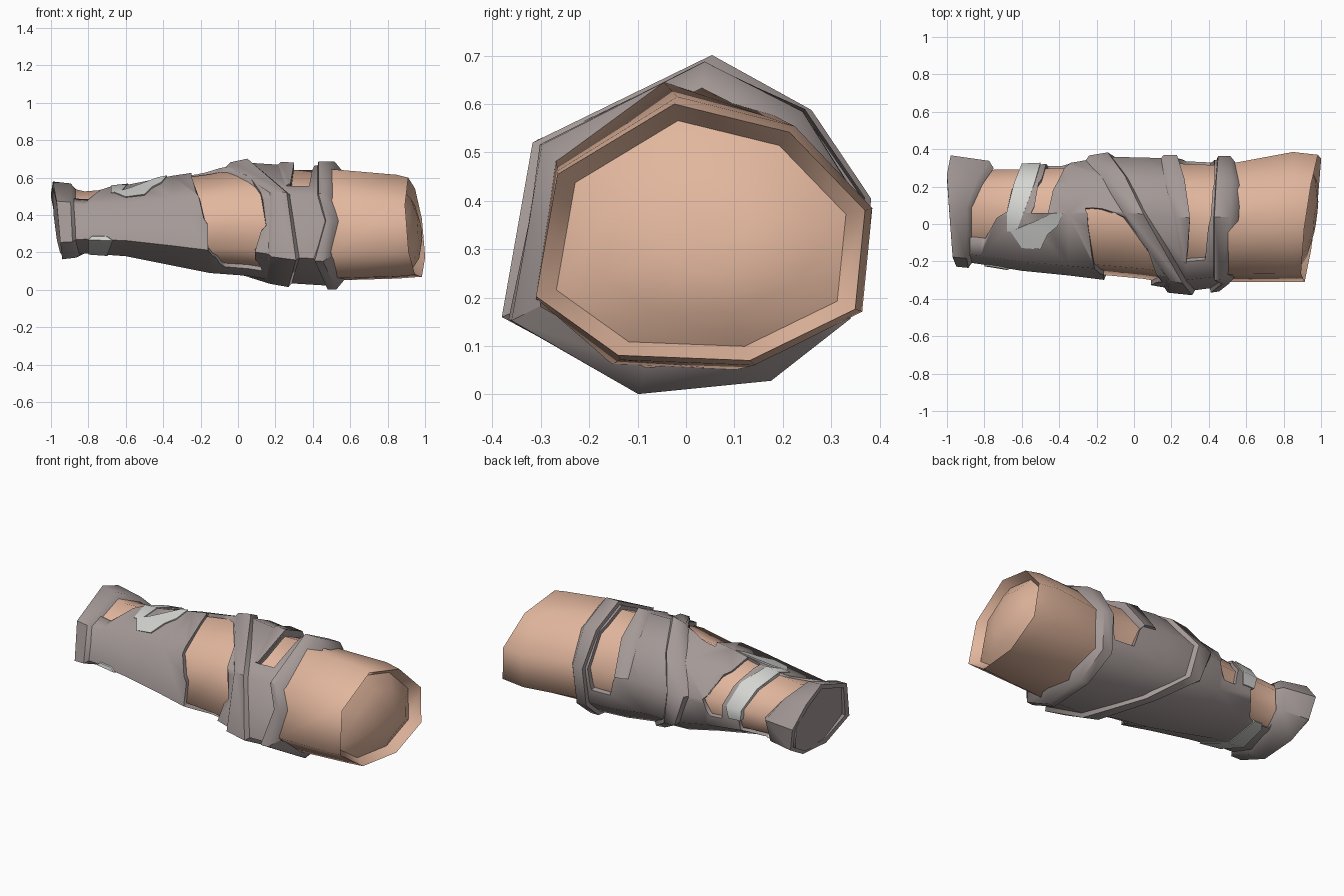
import bpy, bmesh, math
from mathutils import Vector

if "Cube" in bpy.data.objects:
    bpy.data.objects.remove(bpy.data.objects["Cube"], do_unlink=True)


def material(name, rgb):
    m = bpy.data.materials.new(name)
    m.use_nodes = True
    m.diffuse_color = (*rgb, 1)
    m.node_tree.nodes["Principled BSDF"].inputs["Base Color"].default_value = (*rgb, 1)
    return m


SKIN = material("warm skin", (0.76, 0.47, 0.34))
CLOTH = material("grey cloth", (0.37, 0.32, 0.31))
PALE = material("pale cloth", (0.66, 0.67, 0.64))

# Cross-sections, starting low at the front and going over the top to the back
ARM_SHAPE = [(-1, -.5), (-.87, .45), (-.16, 1), (.54, .78),
             (1, .17), (.94, -.6), (.3, -1), (-.5, -.96)]
SLEEVE_SHAPE = [(-1, -.56), (-.83, .5), (.1, 1), (.66, .7),
                (1, .13), (.93, -.55), (.48, -.92), (-.28, -1)]
N = len(ARM_SHAPE)
# Profiles: x, y min, y max, z min, z max
SLEEVE = [(-.96, -.20, .34, .18, .56), (-.82, -.215, .31, .195, .54),
          (-.6, -.25, .315, .18, .56), (-.35, -.275, .325, .13, .61),
          (-.15, -.30, .36, .09, .64), (.05, -.32, .355, .075, .68),
          (.28, -.36, .35, .035, .665), (.47, -.335, .34, .023, .665)]
UPPER = [(.5, -.31, .32, .05, .645), (.85, -.31, .385, .06, .615),
         (.94, -.31, .37, .07, .6)]


def point(row, k, s=1.0, shape=SLEEVE_SHAPE):
    """Point on one profile row at position k round the section."""
    x, y0, y1, z0, z1 = row
    i, f = int(math.floor(k)), k - math.floor(k)
    a, b = Vector(shape[i % N]), Vector(shape[(i + 1) % N])
    p = a.lerp(b, f) * s
    return Vector((x, (y0 + y1) / 2 + p.x * (y1 - y0) / 2,
                   (z0 + z1) / 2 + p.y * (z1 - z0) / 2))


def sleeve_point(x, k, s):
    for a, b in zip(SLEEVE, SLEEVE[1:]):
        if x <= b[0] or b is SLEEVE[-1]:
            t = (x - a[0]) / (b[0] - a[0])
            t = min(max(t, 0), 1)
            p = point([u + (v - u) * t for u, v in zip(a, b)], k, s)
            p.x = x
            return p


def smooth(ob, angle):
    bpy.ops.object.select_all(action='DESELECT')
    ob.select_set(True)
    bpy.context.view_layer.objects.active = ob
    bpy.ops.object.shade_smooth_by_angle(angle=math.radians(angle))


def finish(name, bm, mat, angle):
    bmesh.ops.recalc_face_normals(bm, faces=bm.faces)
    mesh = bpy.data.meshes.new(name)
    bm.to_mesh(mesh)
    bm.free()
    mesh.materials.append(mat)
    ob = bpy.data.objects.new(name, mesh)
    bpy.context.collection.objects.link(ob)
    if angle:
        smooth(ob, angle)
    return ob


def loft(name, rings, mat, angle):
    """Skin closed rings of points and cap both ends with fans."""
    bm = bmesh.new()
    rs = [[bm.verts.new(p) for p in r] for r in rings]
    for a, b in zip(rs, rs[1:]):
        for i in range(N):
            j = (i + 1) % N
            bm.faces.new((a[i], a[j], b[j], b[i]))
    for r in (rs[0], rs[-1]):
        c = bm.verts.new(sum((v.co for v in r), Vector()) / N)
        for i in range(N):
            bm.faces.new((r[i], r[(i + 1) % N], c))
    return finish(name, bm, mat, angle)


def ladder(name, rows, inner, outer, mat, angle=50, bevel=(0, 0)):
    """Solid strip wrapped on the sleeve; rows are (k, left x, right x)."""
    bm = bmesh.new()
    rs = [[bm.verts.new(sleeve_point(x, k, s)) for x, s in
           ((a, inner), (b, inner), (b - bevel[1], outer), (a + bevel[0], outer))]
          for k, a, b in rows]
    for a, b in zip(rs, rs[1:]):
        for i in range(4):
            j = (i + 1) % 4
            bm.faces.new((a[i], a[j], b[j], b[i]))
    bm.faces.new(rs[0])
    bm.faces.new(rs[-1])
    return finish(name, bm, mat, angle)


def hoop(name, spans, scale, bevel):
    rows = [(k, *s) for k, s in enumerate(spans + spans[:1])]
    return ladder(name, rows, .95, scale, CLOTH, bevel=bevel)


# Arm with a slanted upper end: a raised rim round a domed cap
rings = [[point(r, k, .92) for k in range(N)] for r in SLEEVE]
rings += [[point(r, k, 1, ARM_SHAPE) for k in range(N)] for r in UPPER]
for p in rings[0]:
    p.x += .06
for p in rings[-1]:
    p.x += .13 * p.y - .1 * (p.z - .33)
rim = rings[-1]
middle = sum(rim, Vector()) / N
for scale, depth in ((.88, .055), (.6, 0), (.25, -.025)):
    rings.append([middle.lerp(p, scale) - Vector((depth, 0, 0)) for p in rim])
loft("arm", rings, SKIN, 75)

# Cloth sleeve with a slanted wrist end
rings = [[point(r, k) for k in range(N)] for r in SLEEVE]
for p in rings[0]:
    p.x -= .08 * (p.y - .06) + .12 * (p.z - .37)
sleeve = loft("sleeve", rings, CLOTH, None)

# Openings torn through the sleeve
OPENINGS = {
    "front": [(-.7, -.07, .13), (-.3, -.12, .09), (0, -.16, .09), (.46, -.16, .15),
              (1, -.21, .12), (1.65, -.24, .02), (2, -.25, -.1), (2.15, -.26, -.22)],
    "upper": [(1.3, .28, .38), (2, .30, .41), (3, .27, .43), (4, .23, .43),
              (4.6, .28, .41)],
    "middle": [(2, -.55, -.46), (3, -.51, -.41), (4, -.47, -.34), (4.6, -.46, -.38)],
    "wrist": [(1.35, -.88, -.80), (2, -.89, -.68), (3, -.84, -.63), (4, -.78, -.57),
              (5, -.79, -.58), (5.9, -.80, -.70)],
}
for name, rows in OPENINGS.items():
    cutter = ladder(name + "_cutter", rows, .5, 1.4, CLOTH, None)
    cutter.hide_render = True
    mod = sleeve.modifiers.new(name, 'BOOLEAN')
    mod.operation, mod.solver, mod.object = 'DIFFERENCE', 'EXACT', cutter
    bpy.context.view_layer.objects.active = sleeve
    bpy.ops.object.modifier_apply(modifier=mod.name)
    bpy.data.objects.remove(cutter, do_unlink=True)
smooth(sleeve, 70)

# Raised wraps with sloping edges
hoop("wrist_wrap", [(-.95, -.86), (-.97, -.87), (-.99, -.87), (-1, -.81),
                    (-.98, -.75), (-.95, -.77), (-.94, -.80), (-.94, -.84)], 1.1, (0, .025))
hoop("diagonal_wrap", [(.15, .34), (.16, .29), (-.07, .08), (-.18, -.02),
                       (-.27, -.11), (-.2, -.07), (-.02, .1), (.14, .3)], 1.07, (.03, .03))
ladder("upper_wrap", [(0, .40, .50), (.6, .46, .55), (1, .42, .51), (2, .42, .56),
                      (3, .43, .57), (4, .44, .56), (5, .43, .55), (6, .46, .57),
                      (7, .47, .57), (8, .40, .50)], .9, 1.07, CLOTH, bevel=(.01, .045))
ladder("opening_flap", [(1.3, .24, .28), (2, .2, .3), (3, .15, .27), (4, .13, .23)],
       .95, 1.05, CLOTH, bevel=(.03, 0))

# Pale strip over the wrist, its loose torn end on top, and a patch underneath
ladder("pale_strip", [(1.6, -.68, -.63), (2, -.68, -.59), (3, -.64, -.53),
                      (4, -.60, -.50), (4.5, -.59, -.51)], .9, 1.03, PALE)
ladder("pale_torn_end", [(1.3, -.60, -.50), (1.6, -.66, -.46), (1.75, -.58, -.41),
                         (2, -.43, -.38)], .9, 1.035, PALE)
ladder("pale_patch", [(5.8, -.74, -.69), (6, -.76, -.68), (7, -.80, -.70),
                      (8, -.80, -.67), (8.1, -.78, -.70)], .9, 1.03, PALE)
